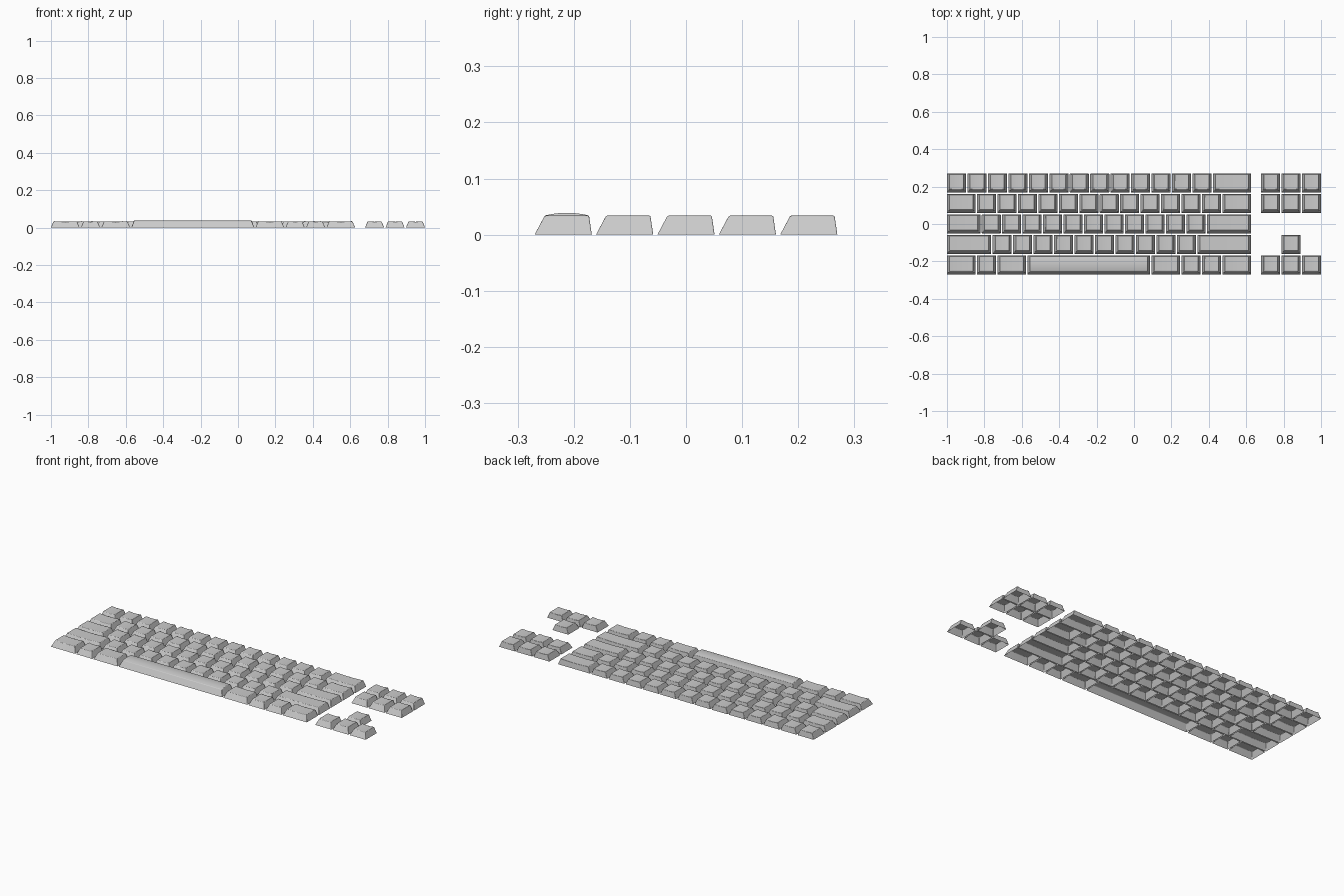
import bpy, bmesh

if "Cube" in bpy.data.objects:
    bpy.data.objects.remove(bpy.data.objects["Cube"])

K, G = 0.1019, 0.0075            # one key unit and the gap between keys
P = K + G
LEFT, RIGHT = -1.0, -1.0 + 15 * K + 13 * G
HEIGHT, SIDE, FRONT, BACK = 0.034, 0.014, 0.018, 0.005


def keycap(name, x0, x1, row, arched=False):
    """Hollow tapered cap; top dished across x, or arched along y."""
    yc = (2 - row) * P
    y0, y1 = yc - K / 2, yc + K / 2
    nx, ny = (1, 8) if arched else (8, 1)
    bm = bmesh.new()

    def top(i, j):
        u, v = i / nx, j / ny
        z = HEIGHT
        if arched:
            z += 0.005 * (1 - (2 * v - 1) ** 2)
        else:
            z -= 0.003 * (1 - (2 * u - 1) ** 2)
        return (x0 + SIDE + u * (x1 - x0 - 2 * SIDE),
                y0 + FRONT + v * (y1 - y0 - FRONT - BACK), z)

    # top surface
    g = [[bm.verts.new(top(i, j)) for j in range(ny + 1)] for i in range(nx + 1)]
    for i in range(nx):
        for j in range(ny):
            bm.faces.new((g[i][j], g[i + 1][j], g[i + 1][j + 1], g[i][j + 1]))
    # sloped walls from the rim down to the open base
    ring = ([(i, 0) for i in range(nx)] + [(nx, j) for j in range(ny)] +
            [(i, ny) for i in range(nx, 0, -1)] + [(0, j) for j in range(ny, 0, -1)])
    base = [bm.verts.new((x0 + i / nx * (x1 - x0), y0 + j / ny * (y1 - y0), 0))
            for i, j in ring]
    n = len(ring)
    for a in range(n):
        b = (a + 1) % n
        ta, tb = g[ring[a][0]][ring[a][1]], g[ring[b][0]][ring[b][1]]
        bm.faces.new((base[a], base[b], tb, ta))

    me = bpy.data.meshes.new(name)
    bm.to_mesh(me)
    bm.free()
    ob = bpy.data.objects.new(name, me)
    bpy.context.collection.objects.link(ob)
    # slightly softened edges
    bev = ob.modifiers.new("soft_edges", 'BEVEL')
    bev.width, bev.segments = 0.002, 2
    bev.limit_method, bev.angle_limit = 'ANGLE', 0.6
    return ob


# main block: widths in key units, None = last key fills up to the right edge
rows = [
    [1] * 13 + [None],
    [1.5] + [1] * 12 + [None],
    [1.75] + [1] * 11 + [None],
    [2.25 + G / K] + [1] * 10 + [None],
]
for r, widths in enumerate(rows):
    x = LEFT
    for c, w in enumerate(widths):
        end = RIGHT if w is None else x + w * K
        keycap(f"key_row{r + 1}_{c + 1}", x, end, r)
        x = end + G

# bottom row: modifiers left and right of the space bar
x = LEFT
for c, w in enumerate((1.5, 1, 1.5)):
    keycap(f"left_modifier_{c + 1}", x, x + w * K, 4)
    x += w * K + G
xr = RIGHT
for c, w in enumerate((1.5, 1, 1, 1.5)):
    keycap(f"right_modifier_{c + 1}", xr - w * K, xr, 4)
    xr -= w * K + G
keycap("space_bar", x, xr, 4, arched=True)

# navigation cluster and arrow keys
for r, cols in ((0, (0, 1, 2)), (1, (0, 1, 2)), (3, (1,)), (4, (0, 1, 2))):
    for c in cols:
        xe = 1.0 - (2 - c) * P
        keycap(f"{'navigation' if r < 2 else 'arrow'}_key_{r + 1}_{c + 1}", xe - K, xe, r)

# smooth shading with sharp edges kept
for ob in bpy.data.objects:
    ob.select_set(True)
    bpy.context.view_layer.objects.active = ob
bpy.ops.object.shade_smooth_by_angle(angle=0.5)
